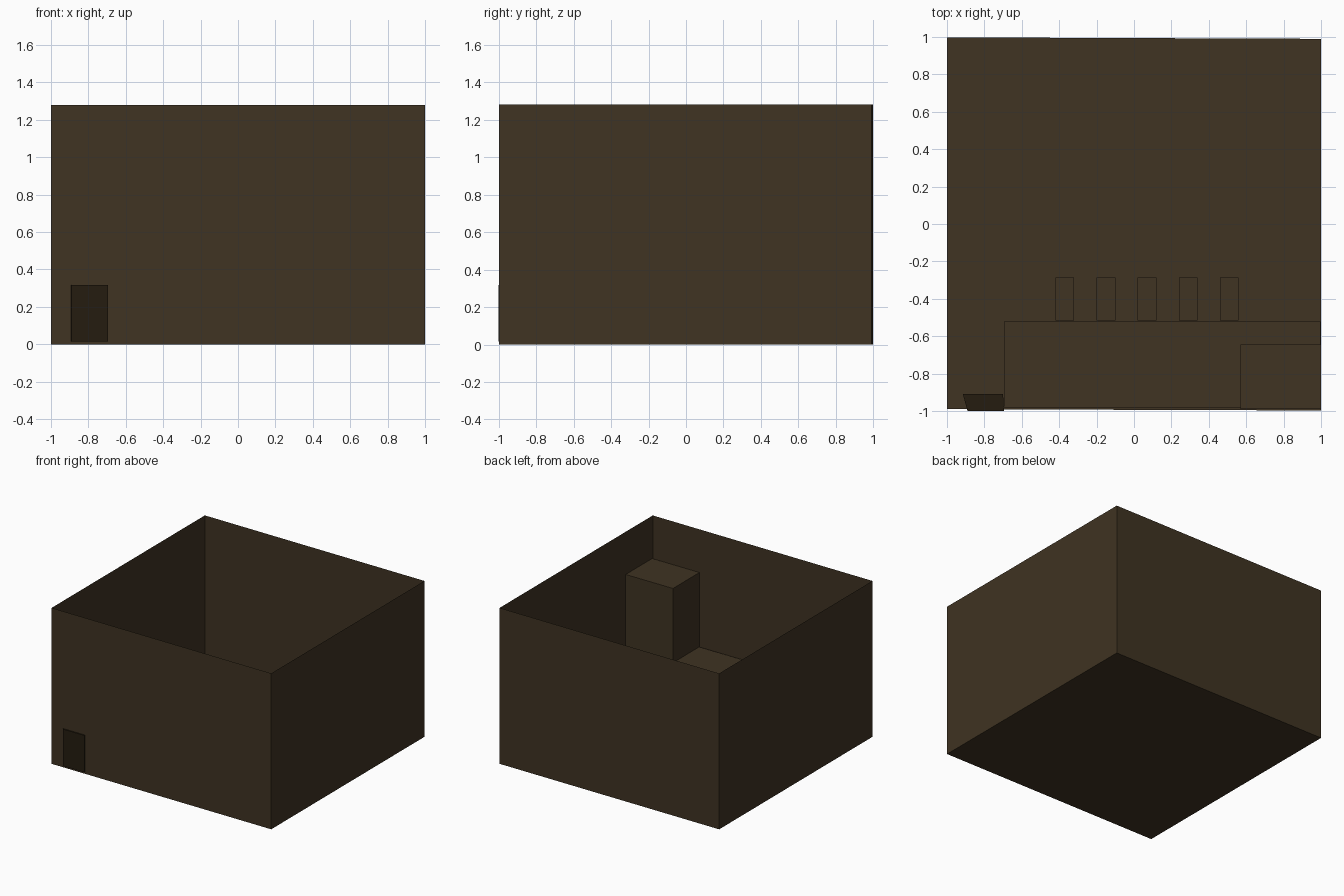
import bpy, bmesh

if "Cube" in bpy.data.objects:
    bpy.data.objects.remove(bpy.data.objects["Cube"])

def material(name, rgb):
    m = bpy.data.materials.new(name)
    m.diffuse_color = (*rgb, 1)
    m.use_nodes = True
    m.node_tree.nodes["Principled BSDF"].inputs["Base Color"].default_value = m.diffuse_color
    return m

BROWN = material("brown", (0.05, 0.033, 0.016))
DARK = material("dark_brown", (0.018, 0.0115, 0.005))

def prism(name, outline, z0, z1, mat, open_top=False):
    """Extrude a four-cornered plan between two heights."""
    bm = bmesh.new()
    low = [bm.verts.new((x, y, z0)) for x, y in outline]
    high = [bm.verts.new((x, y, z1)) for x, y in outline]
    n = len(outline)
    bm.faces.new(low[::-1])
    if not open_top:
        bm.faces.new(high)
    for i in range(n):
        j = (i + 1) % n
        bm.faces.new((low[i], low[j], high[j], high[i]))
    mesh = bpy.data.meshes.new(name)
    bm.to_mesh(mesh)
    bm.free()
    mesh.materials.append(mat)
    obj = bpy.data.objects.new(name, mesh)
    bpy.context.collection.objects.link(obj)
    return obj

def box(name, x0, x1, y0, y1, z0, z1, mat=BROWN):
    return prism(name, [(x0, y0), (x1, y0), (x1, y1), (x0, y1)], z0, z1, mat)

# Room shell: floor and four thin walls, open above
prism("room_shell", [(-1, -0.99), (1, -0.997), (1, 0.99), (-1, 0.998)],
      0, 1.28, BROWN, open_top=True)

# Counter along the front wall with a tall cabinet at its right end
box("counter", -0.695, 0.998, -0.985, -0.52, 0.003, 0.32)
box("tall_cabinet", 0.57, 0.999, -0.988, -0.645, 0.32, 0.93)

# Row of five stools facing the counter
for i in range(5):
    x = -0.42 + 0.22 * i
    box(f"stool_{i + 1}", x, x + 0.1, -0.515, -0.285, 0.003, 0.17)

# Door set through the front wall
prism("door", [(-0.89, -1), (-0.695, -1), (-0.70, -0.91), (-0.915, -0.91)],
      0.015, 0.318, DARK)
